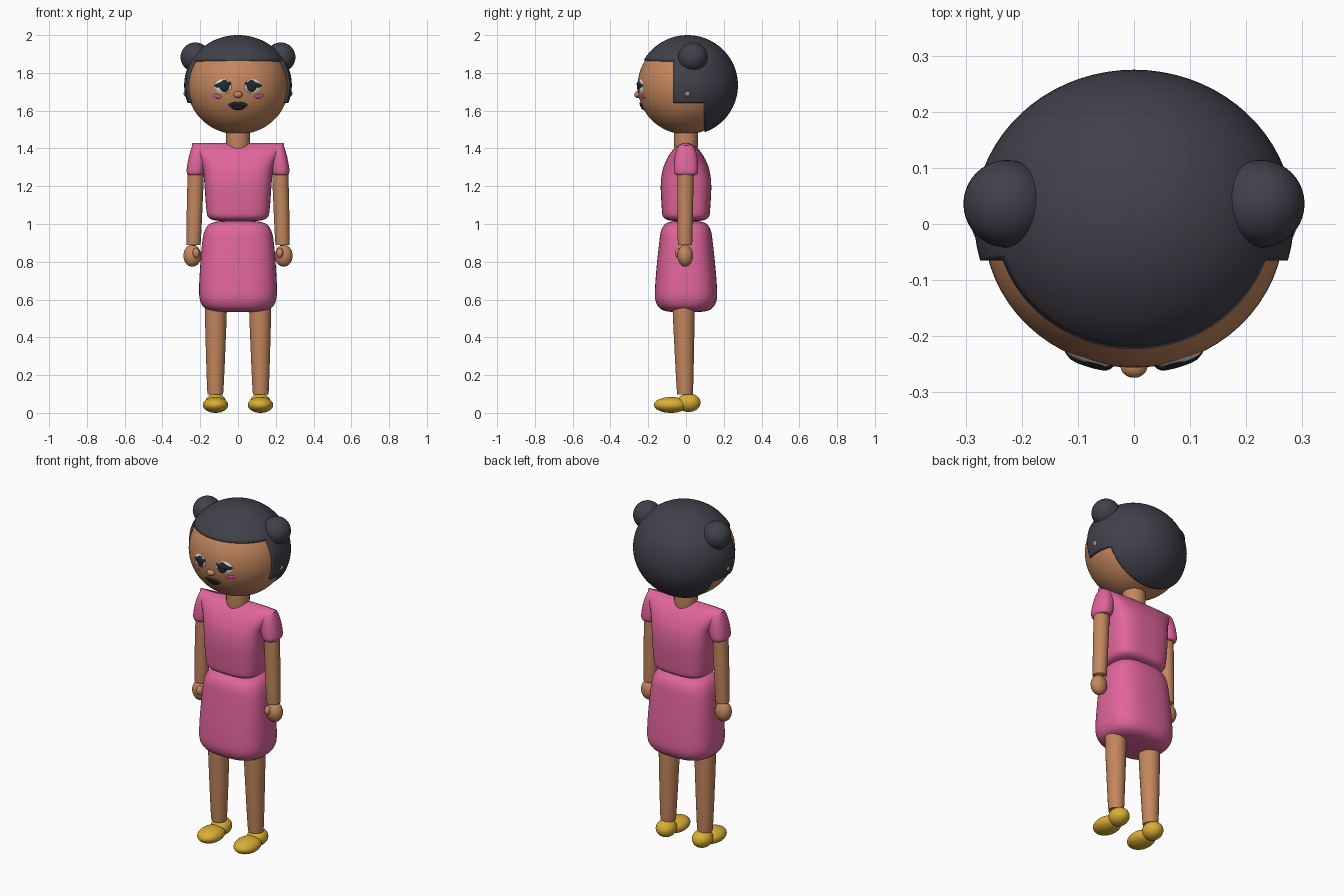
import bpy, bmesh, math
from mathutils import Matrix, Vector

if "Cube" in bpy.data.objects:
    bpy.data.objects.remove(bpy.data.objects["Cube"])


def material(name, rgb):
    m = bpy.data.materials.new(name)
    m.diffuse_color = (*rgb, 1)
    m.use_nodes = True
    m.node_tree.nodes["Principled BSDF"].inputs["Base Color"].default_value = m.diffuse_color
    return m


SKIN = material("skin brown", (0.55, 0.24, 0.11))
HAIR = material("hair charcoal", (0.052, 0.052, 0.07))
DRESS = material("dress pink", (0.75, 0.13, 0.33))
SHOE = material("shoe yellow", (0.70, 0.43, 0.035))
WHITE = material("eye white", (0.75, 0.73, 0.68))
DARK = material("eye black", (0.02, 0.021, 0.028))
BLUSH = material("blush pink", (0.72, 0.10, 0.30))

HEAD_C = Vector((0, 0, 1.73))
HEAD_R = Vector((0.268, 0.256, 0.255))


def finish(bm, name, mat, angle=40):
    bmesh.ops.recalc_face_normals(bm, faces=bm.faces)
    me = bpy.data.meshes.new(name)
    bm.to_mesh(me)
    bm.free()
    me.materials.append(mat)
    ob = bpy.data.objects.new(name, me)
    bpy.context.collection.objects.link(ob)
    bpy.ops.object.select_all(action='DESELECT')
    ob.select_set(True)
    bpy.context.view_layer.objects.active = ob
    bpy.ops.object.shade_smooth_by_angle(angle=math.radians(angle))
    return ob


def ball_mesh(center, radii, u=40, v=24):
    bm = bmesh.new()
    bmesh.ops.create_uvsphere(bm, u_segments=u, v_segments=v, radius=1)
    bmesh.ops.transform(bm, verts=bm.verts,
                        matrix=Matrix.Translation(center) @ Matrix.Diagonal((*radii, 1)))
    return bm


def ball(name, center, radii, mat):
    return finish(ball_mesh(center, radii), name, mat)


def loft(name, rows, mat, power=2.0, seg=48, steps=4):
    """Smooth loft through rows of (z, centre x, centre y, half width, half depth)."""
    fine = []
    for i in range(len(rows) - 1):
        p0, p1 = rows[max(i - 1, 0)], rows[i]
        p2, p3 = rows[i + 1], rows[min(i + 2, len(rows) - 1)]
        for k in range(steps):
            t = k / steps
            fine.append([0.5 * (2 * b + (c - a) * t + (2 * a - 5 * b + 4 * c - d) * t * t
                                + (3 * b - a - 3 * c + d) * t ** 3)
                         for a, b, c, d in zip(p0, p1, p2, p3)])
    fine.append(rows[-1])
    bm = bmesh.new()
    rings = []
    for z, cx, cy, rx, ry in fine:
        ring = []
        for j in range(seg):
            a = 2 * math.pi * j / seg
            c, s = math.cos(a), math.sin(a)
            ring.append(bm.verts.new((
                cx + rx * math.copysign(abs(c) ** (2 / power), c),
                cy + ry * math.copysign(abs(s) ** (2 / power), s), z)))
        rings.append(ring)
    for a, b in zip(rings, rings[1:]):
        for j in range(seg):
            k = (j + 1) % seg
            bm.faces.new((a[j], a[k], b[k], b[j]))
    bm.faces.new(rings[0])
    bm.faces.new(rings[-1])
    return finish(bm, name, mat, 60)


def limb(name, z0, c0, r0, z1, c1, r1, mat, cap=0.035):
    """Tapered round limb from z0 up to z1 with softly domed ends."""
    rows = []
    for f in (0.25, 0.6, 0.85, 1.0):
        rows.append((z0 + cap * (1 - math.sqrt(1 - f * f)), *c0, r0 * f, r0 * f))
    for f in (1.0, 0.85, 0.6, 0.25):
        rows.append((z1 - cap * (1 - math.sqrt(1 - f * f)), *c1, r1 * f, r1 * f))
    return loft(name, rows, mat, seg=32, steps=3)


def patch(name, cx, cz, rx, rz, height, mat, tilt=0.0, base=-0.003):
    """Thin domed oval laid on the front of the head."""
    bm = bmesh.new()
    rings, seg = 6, 28
    ct, st = math.cos(tilt), math.sin(tilt)

    def point(r, a):
        u, w = rx * r * math.cos(a), rz * r * math.sin(a)
        x, z = cx + u * ct - w * st, cz + u * st + w * ct
        n = 1 - (x / HEAD_R.x) ** 2 - ((z - HEAD_C.z) / HEAD_R.z) ** 2
        lift = base + (height - base) * (1 - r ** 6)
        return bm.verts.new((x, -HEAD_R.y * math.sqrt(max(n, 0)) - lift, z))

    mid = point(0, 0)
    prev = None
    for i in range(1, rings + 1):
        ring = [point(math.sin(i / rings * math.pi / 2), 2 * math.pi * j / seg) for j in range(seg)]
        for j in range(seg):
            k = (j + 1) % seg
            if prev:
                bm.faces.new((prev[j], ring[j], ring[k], prev[k]))
            else:
                bm.faces.new((mid, ring[j], ring[k]))
        prev = ring
    return finish(bm, name, mat, 60)


# Head, nose and neck
finish(ball_mesh(HEAD_C, HEAD_R, 64, 40), "head", SKIN)
ball("nose", (0, -0.253, 1.685), (0.024, 0.021, 0.018), SKIN)
limb("neck", 1.38, (0, 0), 0.062, 1.52, (0, 0), 0.062, SKIN, 0.02)

# Hair cap: shell cut by a fringe line, side panels and a nape line
FRINGE, SIDE, EARLINE, NAPE = 1.868, -0.065, 1.64, 0.10
bm = ball_mesh((0, 0.008, 1.735), (0.285, 0.267, 0.265), 72, 48)
for co, no in (((0, 0, FRINGE), (0, 0, 1)), ((0, SIDE, 0), (0, 1, 0)),
               ((0, 0, EARLINE), (0, 0, 1)), ((0, NAPE, 0), (0, 1, 0))):
    bmesh.ops.bisect_plane(bm, geom=bm.verts[:] + bm.edges[:] + bm.faces[:],
                           plane_co=co, plane_no=no, dist=1e-5)
gone = []
for f in bm.faces:
    c = f.calc_center_median()
    if c.z < FRINGE and (c.y < SIDE or (c.z < EARLINE and c.y < NAPE)):
        gone.append(f)
bmesh.ops.delete(bm, geom=gone, context='FACES')
hair = finish(bm, "hair_cap", HAIR)
shell = hair.modifiers.new("thickness", 'SOLIDIFY')
shell.thickness = 0.03
shell.offset = -1

# Top: wide ridge at the shoulders, domed from the side
loft("dress_top", [
    (1.015, 0, 0, 0.09, 0.06), (1.022, 0, 0, 0.135, 0.10), (1.04, 0, 0, 0.16, 0.122),
    (1.08, 0, 0, 0.168, 0.128), (1.20, 0, 0, 0.177, 0.134), (1.28, 0, 0, 0.184, 0.125),
    (1.33, 0, 0, 0.198, 0.108), (1.37, 0, 0, 0.218, 0.086), (1.40, 0, 0, 0.234, 0.062),
    (1.42, 0, 0, 0.243, 0.036), (1.43, 0, 0, 0.245, 0.010)], DRESS, power=3.2, seg=64)

# Skirt
loft("skirt", [
    (0.535, 0, 0, 0.10, 0.08), (0.541, 0, 0, 0.145, 0.115), (0.56, 0, 0, 0.182, 0.145),
    (0.60, 0, 0, 0.202, 0.163), (0.66, 0, 0, 0.206, 0.164), (0.78, 0, 0, 0.200, 0.155),
    (0.90, 0, 0, 0.190, 0.142), (0.96, 0, 0, 0.178, 0.133), (0.995, 0, 0, 0.157, 0.115),
    (1.01, 0, 0, 0.125, 0.088), (1.016, 0, 0, 0.08, 0.055)], DRESS, power=2.7, seg=64)

for s, side in ((-1, "left"), (1, "right")):
    # Hair bun and ear tip
    ball("hair_bun_" + side, (s * 0.226, 0.036, 1.883), (0.078, 0.078, 0.078), HAIR)
    ball("ear_" + side, (s * 0.270, 0.008, 1.69), (0.018, 0.018, 0.018), SKIN)

    # Sleeve, arm and hand
    loft("sleeve_" + side, [
        (1.258, s * 0.226, 0, 0.030, 0.045), (1.263, s * 0.226, 0, 0.041, 0.058),
        (1.285, s * 0.224, 0, 0.048, 0.064), (1.34, s * 0.216, 0, 0.048, 0.062),
        (1.39, s * 0.210, 0, 0.041, 0.051), (1.415, s * 0.206, 0, 0.036, 0.036),
        (1.428, s * 0.204, 0, 0.030, 0.012)], DRESS, power=2.4, seg=40)
    limb("arm_" + side, 0.885, (s * 0.235, -0.005), 0.039,
         1.32, (s * 0.223, -0.003), 0.043, SKIN)
    ball("hand_" + side, (s * 0.242, -0.004, 0.832), (0.047, 0.041, 0.058), SKIN)
    ball("thumb_" + side, (s * 0.222, -0.037, 0.846), (0.019, 0.022, 0.027), SKIN)

    # Leg and shoe
    limb("leg_" + side, 0.10, (s * 0.120, -0.006), 0.044,
         0.61, (s * 0.117, -0.013), 0.059, SKIN)
    ball("shoe_heel_" + side, (s * 0.118, 0.014, 0.054), (0.055, 0.063, 0.049), SHOE)
    ball("shoe_toe_" + side, (s * 0.119, -0.08, 0.042), (0.067, 0.09, 0.042), SHOE)

    # Eye: pale oval, dark iris, lash band, then a blush spot
    patch("eye_white_" + side, s * 0.079, 1.728, 0.047, 0.041, 0.006, WHITE, s * -0.15)
    patch("iris_" + side, s * 0.073, 1.730, 0.032, 0.036, 0.010, DARK)
    patch("lash_" + side, s * 0.080, 1.737, 0.046, 0.018, 0.011, DARK, s * -0.15)
    patch("blush_" + side, s * 0.112, 1.676, 0.028, 0.012, 0.004, BLUSH, s * 0.15)

    # Upper lip lobe
    patch("upper_lip_" + side, s * 0.022, 1.632, 0.030, 0.013, 0.009, DARK, s * -0.15)

# Lower lip and lip edge
patch("lower_lip", 0, 1.618, 0.038, 0.015, 0.009, DARK)
patch("lip_edge", 0, 1.623, 0.057, 0.021, 0.004, BLUSH)
